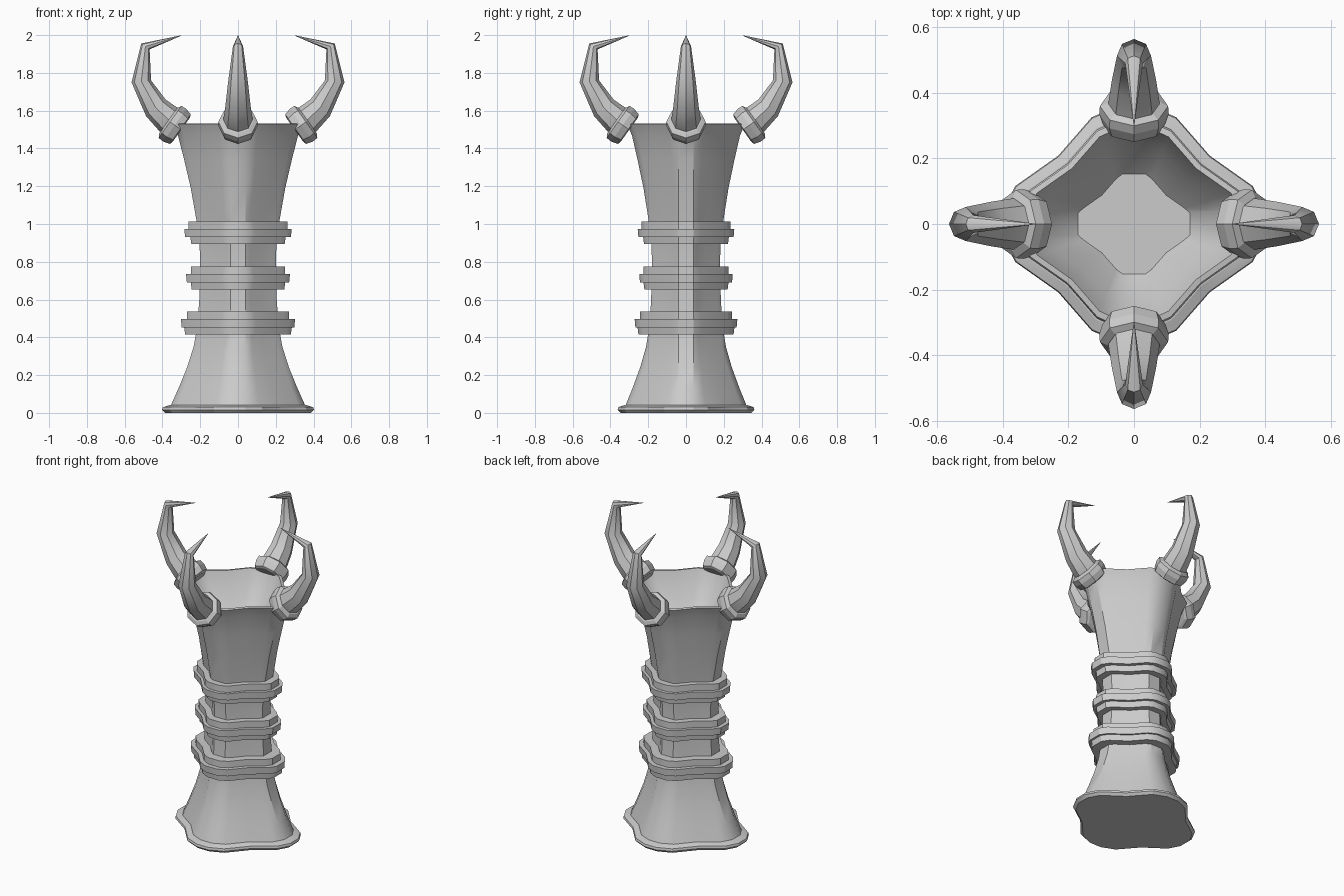
import bpy, math
from mathutils import Vector

if "Cube" in bpy.data.objects:
    bpy.data.objects.remove(bpy.data.objects["Cube"])

RATIO = 0.9   # depth / width of the body sections


def finish(name, verts, faces, angle=30):
    me = bpy.data.meshes.new(name)
    me.from_pydata([tuple(v) for v in verts], [], faces)
    me.update()
    for p in me.polygons:
        p.use_smooth = True
    me.set_sharp_from_angle(angle=math.radians(angle))
    ob = bpy.data.objects.new(name, me)
    bpy.context.collection.objects.link(ob)
    return ob


def loft(name, rings, closed=False, angle=30):
    """Skin a list of equal-size vertex rings; cap the ends or close the loop."""
    n = len(rings[0])
    verts = [v for r in rings for v in r]
    faces = []
    m = len(rings)
    for i in range(m if closed else m - 1):
        a, b = i * n, ((i + 1) % m) * n
        for k in range(n):
            j = (k + 1) % n
            faces.append((a + k, a + j, b + j, b + k))
    if not closed:
        faces.append(tuple(range(n))[::-1])
        faces.append(tuple((m - 1) * n + k for k in range(n)))
    return finish(name, verts, faces, angle)


def section(a, z):
    """Diamond with cut corners and slightly concave sides, half width a."""
    b = a * RATIO
    t = min(0.04, a * 0.2)
    q = [(a, t), (.9 * a, .32 * b), (.575 * a, .575 * b), (.32 * a, .9 * b), (t, b)]
    pts = q + [(-x, y) for x, y in q[::-1]]
    pts += [(-x, -y) for x, y in q] + [(x, -y) for x, y in q[::-1]]
    return [Vector((x, y, z)) for x, y in pts]


# flared body with hollow bowl at the top
body = [(.36, .03), (.315, .13), (.27, .24), (.235, .35), (.215, .46), (.205, .60),
        (.20, .80), (.205, .92), (.22, 1.02), (.25, 1.19), (.285, 1.34), (.318, 1.47),
        (.35, 1.53), (.328, 1.533), (.275, 1.43), (.17, 1.33)]
loft("body", [section(a, z) for a, z in body])

# foot slab
loft("foot", [section(a, z) for a, z in [(.385, 0), (.402, .016), (.398, .03), (.36, .042)]], angle=20)

# three stepped bands round the neck
for i, (z0, lo, mid, hi) in enumerate([(.416, .285, .302, .27),
                                       (.654, .25, .275, .25),
                                       (.893, .252, .284, .262)]):
    prof = [(lo - .005, z0), (lo, z0 + .037), (mid - .004, z0 + .037), (mid, z0 + .08),
            (hi, z0 + .08), (hi, z0 + .121)]
    loft(f"band_{i + 1}", [section(a, z) for a, z in prof])


def circle(c, axis, r, n):
    """Ring round an axis lying in the XZ plane."""
    u = Vector((0, 1, 0))
    v = axis.normalized().cross(u)
    return [c + r * (math.cos(2 * math.pi * k / n) * v + math.sin(2 * math.pi * k / n) * u)
            for k in range(n)]


# horns and collars, one on each corner
path = [(.30, 1.50, .075), (.37, 1.555, .078), (.435, 1.615, .068), (.512, 1.755, .052),
        (.49, 1.94, .027), (.30, 1.998, .001)]
tangents = [(.8, .58), (.8, .6), (.65, .75), (.1, 1), (-.6, .85), (-1, .2)]
horn = [circle(Vector((x, 0, z)), Vector((tx, 0, tz)), r, 8)
        for (x, z, r), (tx, tz) in zip(path, tangents)]

axis = Vector((.815, 0, .58))
centre = Vector((.335, 0, 1.523))
collar = [circle(centre + axis * d, axis, r, 8)
          for d, r in [(-.042, .08), (-.036, .096), (.0, .106), (.03, .104), (.042, .082)]]

for i, side in enumerate(["right", "back", "left", "front"]):
    for ob in (loft(f"horn_{side}", horn, angle=40),
               loft(f"collar_{side}", collar, angle=15)):
        ob.rotation_euler.z = i * math.pi / 2
